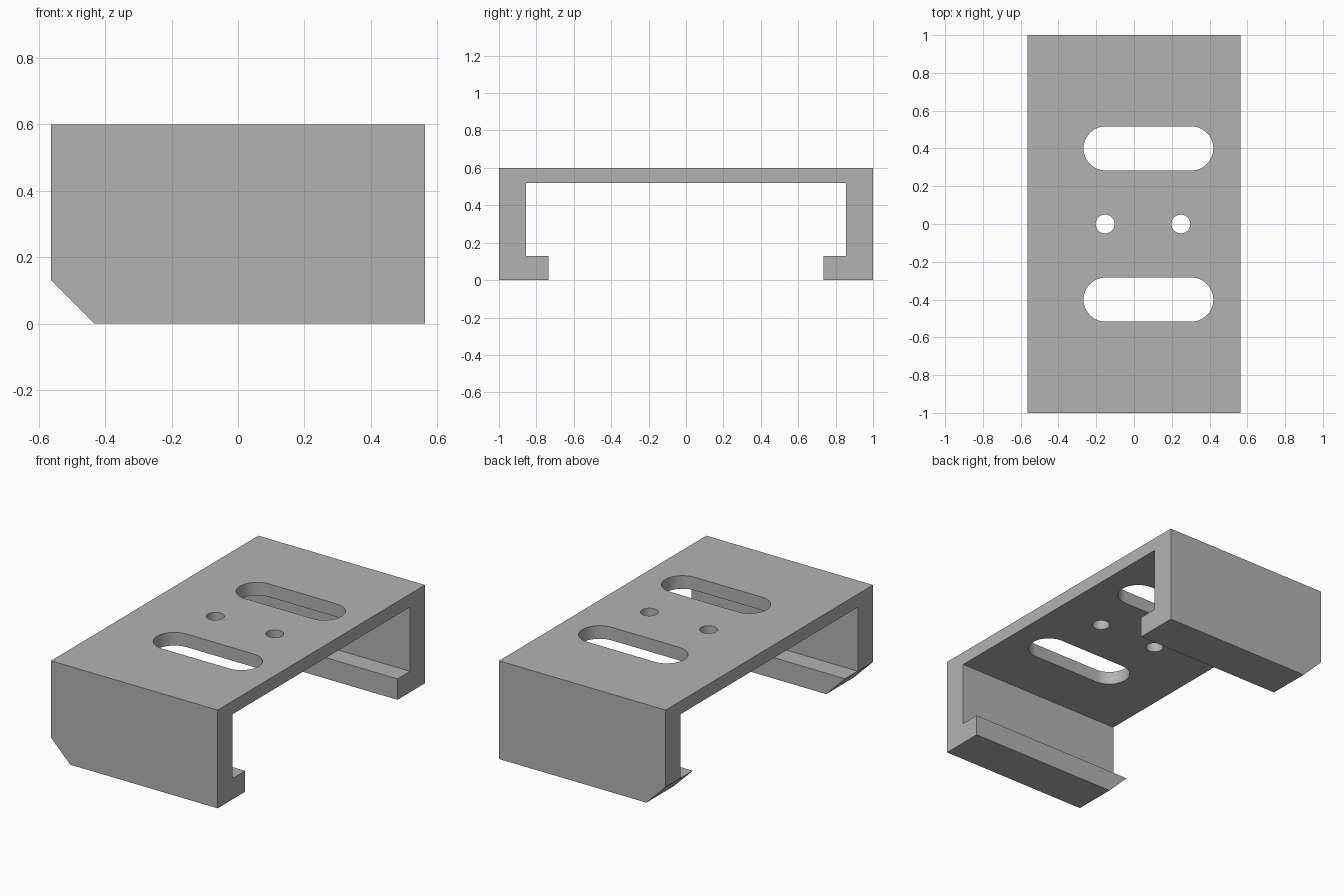
import bpy
import bmesh
import math
from mathutils import Vector

default_cube = bpy.data.objects.get("Cube")
if default_cube:
    bpy.data.objects.remove(default_cube)

HALF_X, HEIGHT = 0.563, 0.6
INNER_Y, LIP_Y = 0.856, 0.735
LIP_Z, ROOF_Z, CHAMFER = 0.128, 0.52, 0.13

grey = bpy.data.materials.new("plain grey")
grey.use_nodes = True
colour = (0.45, 0.45, 0.45, 1)
grey.diffuse_color = colour
grey.node_tree.nodes["Principled BSDF"].inputs["Base Color"].default_value = colour


def prism(name, outline, depth):
    """Extrude a closed outline of 3D points along a vector."""
    bm = bmesh.new()
    face = bm.faces.new([bm.verts.new(p) for p in outline])
    ext = bmesh.ops.extrude_face_region(bm, geom=[face])
    moved = [v for v in ext["geom"] if isinstance(v, bmesh.types.BMVert)]
    bmesh.ops.translate(bm, verts=moved, vec=Vector(depth))
    bmesh.ops.recalc_face_normals(bm, faces=bm.faces)
    mesh = bpy.data.meshes.new(name)
    bm.to_mesh(mesh)
    bm.free()
    mesh.materials.append(grey)
    obj = bpy.data.objects.new(name, mesh)
    bpy.context.collection.objects.link(obj)
    return obj


def slot(name, x_min, x_max, y, radius, steps=24):
    """Upright cutter with rounded ends; a plain cylinder if it has no length."""
    centres = ((x_max - radius, -math.pi / 2), (x_min + radius, math.pi / 2))
    points = []
    for cx, start in centres:
        for i in range(steps + 1):
            a = start + math.pi * i / steps
            p = Vector((cx + radius * math.cos(a), y + radius * math.sin(a), 0.4))
            if all((p - q).length > 1e-4 for q in points):
                points.append(p)
    return prism(name, points, (0, 0, 0.4))


# Bracket body: a channel with inward lips, mirrored about y = 0
half = [(1, 0), (1, HEIGHT), (INNER_Y, ROOF_Z), (INNER_Y, LIP_Z), (LIP_Y, LIP_Z), (LIP_Y, 0)]
left = half[2:] + half[:2]
profile = left + [(-y, z) for y, z in reversed(left)]
bracket = prism("bracket", [(-HALF_X, y, z) for y, z in profile], (2 * HALF_X, 0, 0))

# Cutters: sloped lower corner, two long slots and two screw holes
edge = CHAMFER + 0.1
cutters = [prism("corner_cutter", [(-HALF_X - 0.1, -1.1, edge),
                                   (-HALF_X - 0.1, -1.1, -0.1),
                                   (-HALF_X + edge, -1.1, -0.1)], (0, 2.2, 0))]
for y in (-0.4, 0.4):
    cutters.append(slot("slot_cutter", -0.267, 0.42, y, 0.117))
for x in (-0.153, 0.248):
    cutters.append(slot("hole_cutter", x - 0.05, x + 0.05, 0, 0.05))

bpy.ops.object.select_all(action="DESELECT")
bpy.context.view_layer.objects.active = bracket
bracket.select_set(True)
for cutter in cutters:
    cutter.hide_render = True
    mod = bracket.modifiers.new("cut", "BOOLEAN")
    mod.operation = "DIFFERENCE"
    mod.solver = "EXACT"
    mod.object = cutter
    bpy.ops.object.modifier_apply(modifier=mod.name)
    bpy.data.objects.remove(cutter)

# Smooth hole walls, crisp edges elsewhere
bpy.ops.object.shade_smooth_by_angle(angle=math.radians(30))
